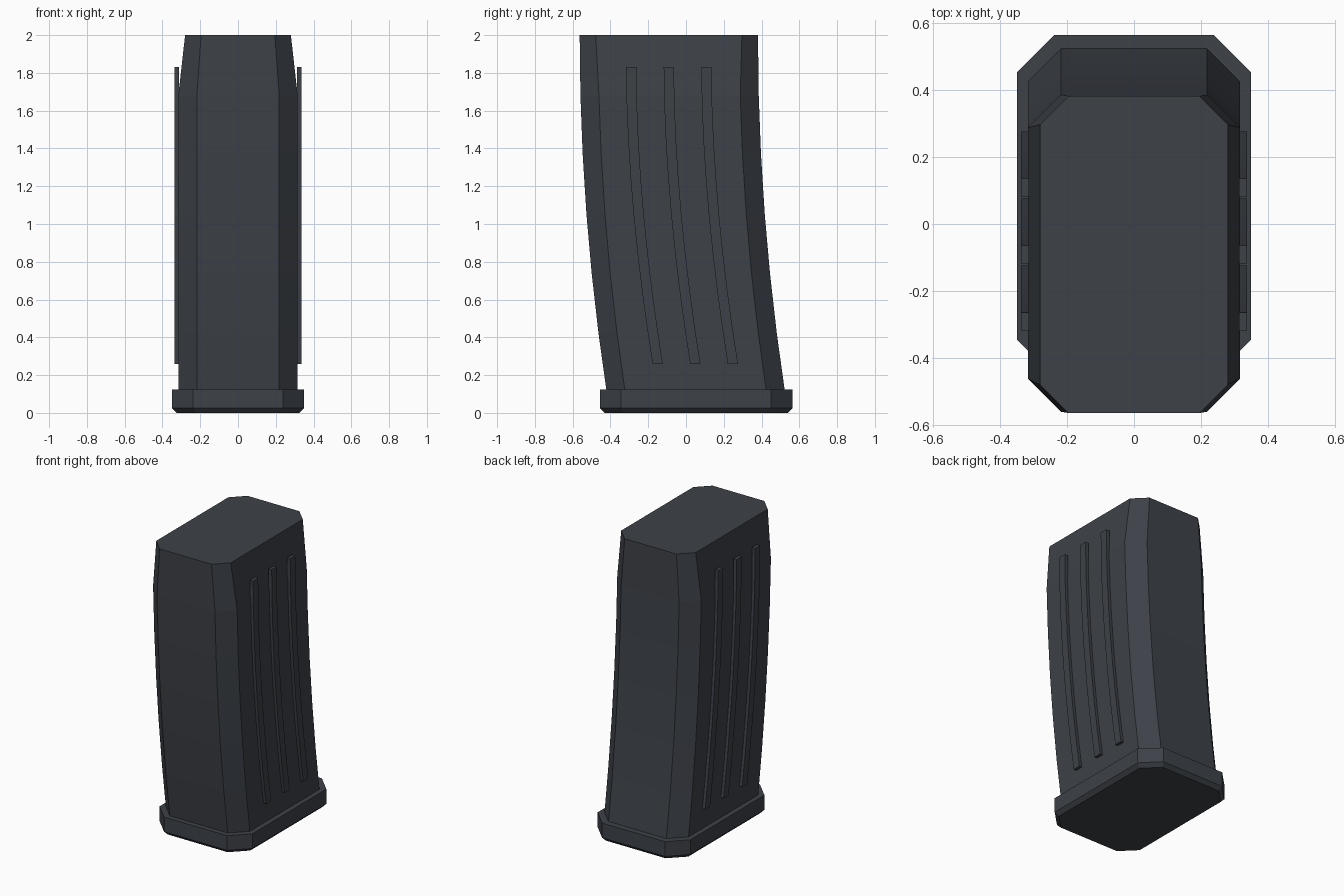
import bpy, bmesh

if "Cube" in bpy.data.objects:
    bpy.data.objects.remove(bpy.data.objects["Cube"])

# Single dark gunmetal colour
grey = bpy.data.materials.new("dark_grey")
grey.diffuse_color = (0.047, 0.054, 0.065, 1)
grey.use_nodes = True
grey.node_tree.nodes["Principled BSDF"].inputs["Base Color"].default_value = grey.diffuse_color


def octagon(hx, y0, y1, c, z):
    """Rectangle with chamfered corners at height z."""
    return [(hx - c, y0, z), (hx, y0 + c, z), (hx, y1 - c, z), (hx - c, y1, z),
            (c - hx, y1, z), (-hx, y1 - c, z), (-hx, y0 + c, z), (c - hx, y0, z)]


def loft(name, rings):
    """Skin a stack of rings and cap both ends."""
    bm = bmesh.new()
    rows = [[bm.verts.new(p) for p in ring] for ring in rings]
    n = len(rows[0])
    for a, b in zip(rows, rows[1:]):
        for i in range(n):
            j = (i + 1) % n
            bm.faces.new((a[i], a[j], b[j], b[i]))
    bm.faces.new(rows[0][::-1])
    bm.faces.new(rows[-1])
    bmesh.ops.recalc_face_normals(bm, faces=bm.faces)
    mesh = bpy.data.meshes.new(name)
    bm.to_mesh(mesh)
    bm.free()
    mesh.materials.append(grey)
    obj = bpy.data.objects.new(name, mesh)
    bpy.context.collection.objects.link(obj)
    return obj


def sweep(z):
    """Forward curve of the body: offset in y at height z."""
    return 0.04 * (2 - z) ** 2


# Curved body, narrowing near the top
rings = []
for z in (0.1, 0.42, 0.74, 1.05, 1.37, 1.68, 2.0):
    hx, c = (0.28, 0.085) if z == 2.0 else (0.316, 0.098)
    rings.append(octagon(hx, -0.563 + sweep(z), 0.381 + sweep(z), c, z))
loft("curved_body", rings)

# Base plate with bevelled underside
loft("base_plate", [octagon(0.325, -0.432, 0.540, 0.10, 0),
                    octagon(0.349, -0.456, 0.563, 0.112, 0.025),
                    octagon(0.349, -0.456, 0.563, 0.112, 0.125)])

# Three curved ribs on each side
for side, label in ((1, "right"), (-1, "left")):
    for k in range(3):
        rings = []
        for i in range(9):
            z = 0.26 + 1.57 * i / 8
            y = -0.29 + 0.199 * k + 0.14 * ((1.83 - z) / 1.57) ** 1.8
            rings.append([(side * x, y + d, z) for x, d in
                          ((0.312, -0.027), (0.336, -0.027), (0.336, 0.027), (0.312, 0.027))])
        loft(f"{label}_rib_{k + 1}", rings)
